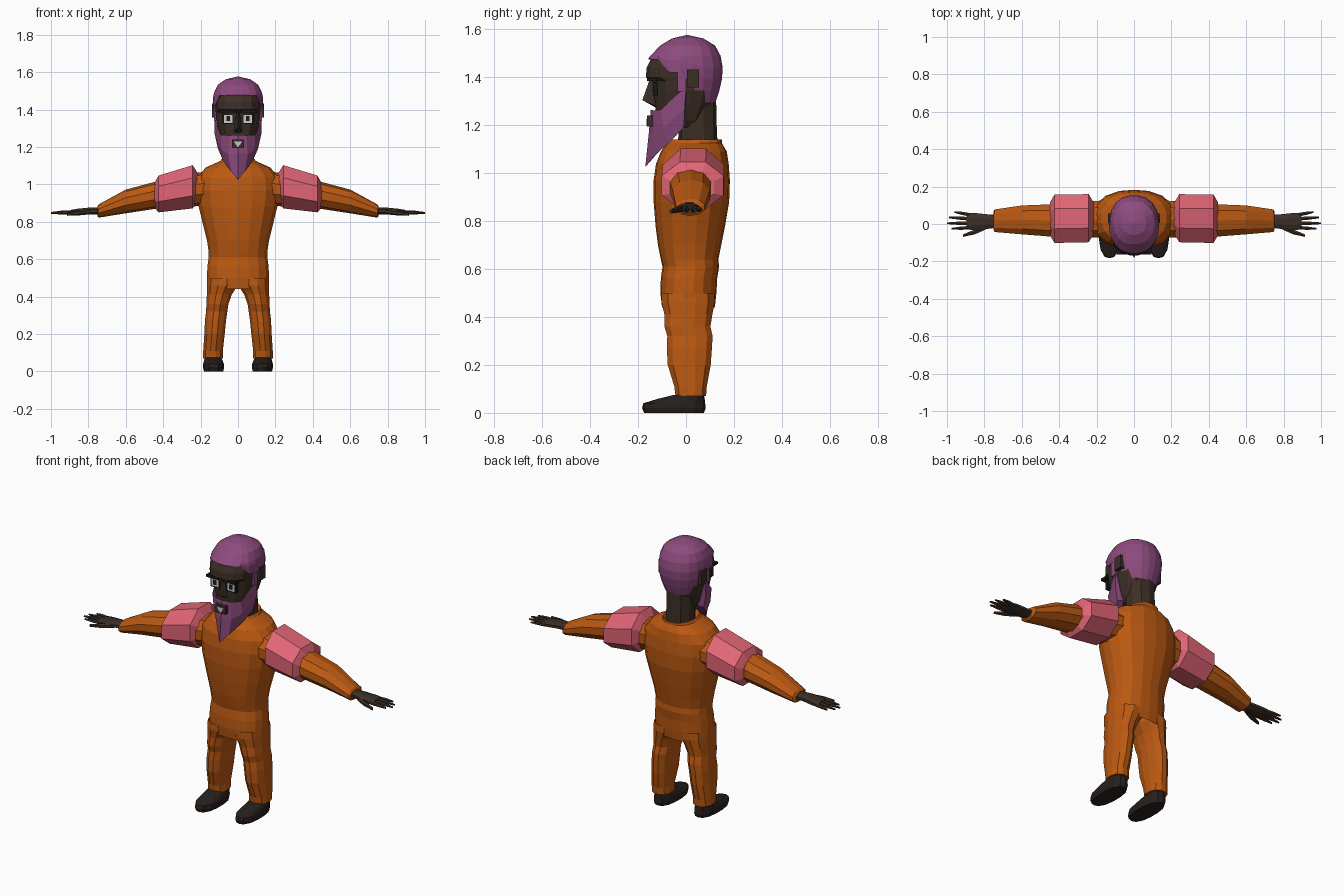
import bpy, bmesh, math
from mathutils import Vector


def material(name, rgb):
    m = bpy.data.materials.new(name)
    m.diffuse_color = (*rgb, 1)
    return m


ORANGE = material("orange_cloth", (0.50, 0.10, 0.006))
PINK = material("pink_cloth", (0.75, 0.13, 0.18))
PURPLE = material("purple_hair", (0.27, 0.07, 0.21))
SKIN = material("dark_skin", (0.045, 0.028, 0.019))
SHOE = material("black_leather", (0.02, 0.014, 0.012))
WHITE = material("eye_white", (0.6, 0.6, 0.6))
BLACK = material("black", (0.01, 0.01, 0.01))


def make(name, verts, faces, mat, mirror=False):
    me = bpy.data.meshes.new(name)
    me.from_pydata([tuple(v) for v in verts], [], faces)
    bm = bmesh.new()
    bm.from_mesh(me)
    bmesh.ops.recalc_face_normals(bm, faces=bm.faces)
    bm.to_mesh(me)
    bm.free()
    me.materials.append(mat)
    ob = bpy.data.objects.new(name, me)
    bpy.context.collection.objects.link(ob)
    if mirror:
        ob.modifiers.new("mirror", 'MIRROR')
    return ob


def ring_point(a, u0, u1, v0, v1, power):
    c, s = math.cos(a), math.sin(a)
    k = (abs(c) ** power + abs(s) ** power) ** (-1 / power)
    return (u0 + u1) / 2 + (u1 - u0) / 2 * c * k, (v0 + v1) / 2 + (v1 - v0) / 2 * s * k


def loft(name, rings, mat, n=12, axis='z', power=2.0, mirror=False, caps=(True, True)):
    """Rings are (position, u0, u1, v0, v1): x/y extents for axis z, y/z extents for axis x."""
    verts, faces = [], []
    for p, *ext in rings:
        for i in range(n):
            u, v = ring_point((i + 0.5) * math.tau / n, *ext, power)
            verts.append((u, v, p) if axis == 'z' else (p, u, v))
    for r in range(len(rings) - 1):
        for i in range(n):
            j = (i + 1) % n
            faces.append((r * n + i, r * n + j, r * n + n + j, r * n + n + i))
    if caps[0]:
        faces.append(tuple(range(n)))
    if caps[1]:
        faces.append(tuple(range((len(rings) - 1) * n, len(rings) * n)))
    return make(name, verts, faces, mat, mirror)


def box(name, c, s, mat, mirror=False):
    verts = [(c[0] + x * s[0] / 2, c[1] + y * s[1] / 2, c[2] + z * s[2] / 2)
             for x in (-1, 1) for y in (-1, 1) for z in (-1, 1)]
    faces = [(0, 1, 3, 2), (4, 6, 7, 5), (0, 4, 5, 1), (2, 3, 7, 6), (0, 2, 6, 4), (1, 5, 7, 3)]
    return make(name, verts, faces, mat, mirror)


# Torso with collar
torso = [(0.44, .165, -.10, .12), (0.50, .167, -.107, .127), (0.56, .165, -.105, .13),
         (0.61, .158, -.098, .138), (0.64, .158, -.105, .135), (0.70, .167, -.117, .147),
         (0.78, .187, -.127, .163), (0.88, .212, -.135, .18), (0.97, .225, -.135, .183),
         (1.04, .215, -.125, .178), (1.09, .175, -.105, .17), (1.125, .095, -.08, .15),
         (1.14, .085, -.065, .15), (1.11, .07, -.04, .13)]
loft("torso", [(z, -w, w, a, b) for z, w, a, b in torso], ORANGE, 18, power=2.3, caps=(False, False))

# Trouser legs
legs = [(0.07, .078, .188, -.045, .085), (0.11, .08, .187, -.05, .088), (0.20, .07, .181, -.078, .105),
        (0.27, .063, .178, -.082, .11), (0.32, .056, .172, -.08, .113), (0.36, .05, .17, -.092, .104),
        (0.41, .032, .168, -.092, .112), (0.46, .0, .168, -.104, .122), (0.50, .0, .165, -.104, .122)]
loft("leg", legs, ORANGE, 12, power=2.3, mirror=True, caps=(True, False))

# Shoes
loft("shoe", [(0, .078, .182, -.175, .075), (.02, .074, .188, -.183, .082), (.04, .075, .187, -.178, .08),
              (.058, .082, .182, -.12, .078), (.075, .09, .178, -.05, .075)], SHOE, 14, power=2.5, mirror=True)

# Sleeves and puffed shoulder bands, lofted along x
loft("sleeve", [(.16, -.075, .13, .89, 1.07), (.30, -.075, .12, .875, 1.05), (.45, -.07, .108, .868, 1.012),
                (.60, -.058, .102, .845, .972), (.745, -.045, .08, .822, .893), (.752, -.035, .068, .832, .882)],
     ORANGE, 10, 'x', power=2.2, mirror=True)
loft("shoulder_band", [(.215, -.06, .12, .905, 1.065), (.242, -.108, .17, .862, 1.112),
                       (.425, -.112, .168, .842, 1.055), (.448, -.07, .125, .872, 1.01)],
     PINK, 8, 'x', power=2.0, mirror=True)

# Hands: palm, four fingers and thumb
loft("palm", [(.74, -.022, .05, .838, .878), (.80, -.03, .055, .838, .876), (.86, -.035, .062, .835, .87),
              (.895, -.03, .06, .836, .864)], SKIN, 8, 'x', power=2.5, mirror=True)
for k, (y0, y1, tip) in enumerate([(-.02, -.025, .975), (.004, .004, 1.0), (.028, .035, .99), (.05, .064, .96)]):
    ym, xm = (y0 + y1) / 2, (.88 + tip) / 2
    loft("finger_%d" % (k + 1), [(.88, y0 - .011, y0 + .011, .838, .862), (xm, ym - .01, ym + .01, .839, .86),
                                 (tip, y1 - .005, y1 + .005, .842, .852)], SKIN, 6, 'x', mirror=True)
loft("thumb", [(.79, -.03, .0, .84, .868), (.85, -.057, -.027, .834, .86), (.915, -.07, -.055, .832, .848)],
     SKIN, 6, 'x', mirror=True)

# Neck and head
loft("neck", [(1.09, -.078, .078, -.035, .133), (1.20, -.076, .076, -.03, .128), (1.34, -.08, .08, -.03, .125)],
     SKIN, 10, power=2.3, caps=(False, False))
head = [(1.19, .065, -.10, .05), (1.22, .085, -.125, .08), (1.29, .105, -.13, .11), (1.345, .118, -.133, .125),
        (1.385, .12, -.14, .13), (1.40, .12, -.168, .13), (1.44, .12, -.165, .13), (1.49, .112, -.14, .12)]
loft("head", [(z, -w, w, a, b) for z, w, a, b in head], SKIN, 16, power=2.7)
box("ear", (.125, .03, 1.395), (.03, .05, .075), SKIN, True)

# Nose
make("nose", [(0, -.15, 1.395), (0, -.182, 1.305), (0, -.12, 1.27), (.024, -.125, 1.28), (-.024, -.125, 1.28),
              (.012, -.13, 1.39), (-.012, -.13, 1.39)],
     [(0, 1, 3, 5), (0, 6, 4, 1), (1, 2, 3), (1, 4, 2), (0, 5, 6)], SKIN)

# Eyes
box("eye_rim", (.053, -.128, 1.35), (.06, .018, .056), BLACK, True)
box("eye_white", (.052, -.131, 1.35), (.046, .016, .042), WHITE, True)
box("pupil", (.052, -.134, 1.352), (.02, .014, .028), BLACK, True)
box("brow", (.055, -.143, 1.391), (.075, .04, .014), BLACK, True)

# Hair: dome whose lower edge drops from forehead to nape
PROFILE = [(1.29, .095, -.10, .122), (1.36, .122, -.13, .145), (1.42, .134, -.15, .156), (1.48, .133, -.158, .15),
           (1.53, .112, -.112, .125), (1.56, .072, -.065, .08), (1.575, .02, -.02, .03)]


def hair_extents(z):
    for p, q in zip(PROFILE, PROFILE[1:]):
        if z <= q[0]:
            t = max(0, (z - p[0]) / (q[0] - p[0]))
            return [a + (b - a) * t for a, b in zip(p[1:], q[1:])]
    return PROFILE[-1][1:]


N, verts, faces = 20, [], []
rows = (0, .25, .5, .75, 1)
for r in range(8):
    for i in range(N):
        a = (i + .5) * math.tau / N
        f = -math.sin(a)
        low = 1.475 if f > .6 else (1.42 if f > -.1 else (1.36 if f > -.4 else 1.295))
        z = low if r == 0 else (low + (1.49 - low) * rows[r - 1] if r < 6 else (1.532, 1.562)[r - 6])
        w, y0, y1 = hair_extents(z)
        g = .86 if r == 0 else 1
        x, y = ring_point(a, -w * g, w * g, y0 * g, y1 * g, 2.3)
        verts.append((x, y, z))
verts.append((0, .005, 1.577))
for r in range(7):
    for i in range(N):
        j = (i + 1) % N
        faces.append((r * N + i, r * N + j, r * N + N + j, r * N + N + i))
faces += [(7 * N + i, 7 * N + (i + 1) % N, 8 * N) for i in range(N)]
make("hair", verts, faces, PURPLE)
box("sideburn", (.119, -.018, 1.385), (.018, .036, .09), PURPLE, True)

# Beard: columns from chin centre to ear (top, middle, bottom, underside), mirrored
columns = [[(0, -.147, 1.265), (0, -.155, 1.17), (0, -.17, 1.025), (0, -.05, 1.17)],
           [(.045, -.135, 1.262), (.052, -.137, 1.16), (.037, -.135, 1.07), (.03, -.04, 1.175)],
           [(.092, -.105, 1.265), (.092, -.095, 1.19), (.08, -.07, 1.128), (.06, -.02, 1.185)],
           [(.126, 0, 1.36), (.125, -.005, 1.27), (.107, -.01, 1.19), (.075, .0, 1.2)]]
make("beard", [p for c in columns for p in c],
     [(c * 4 + r, c * 4 + 4 + r, c * 4 + 5 + r, c * 4 + 1 + r) for c in range(3) for r in range(3)]
     + [(12, 13, 14, 15)], PURPLE, True)

# Mouth
box("lips", (0, -.15, 1.217), (.066, .026, .046), SKIN)
make("teeth", [(-.022, -.165, 1.228), (.022, -.165, 1.228), (0, -.165, 1.197), (0, -.15, 1.215)],
     [(0, 1, 2), (0, 3, 1), (1, 3, 2), (2, 3, 0)], WHITE)
